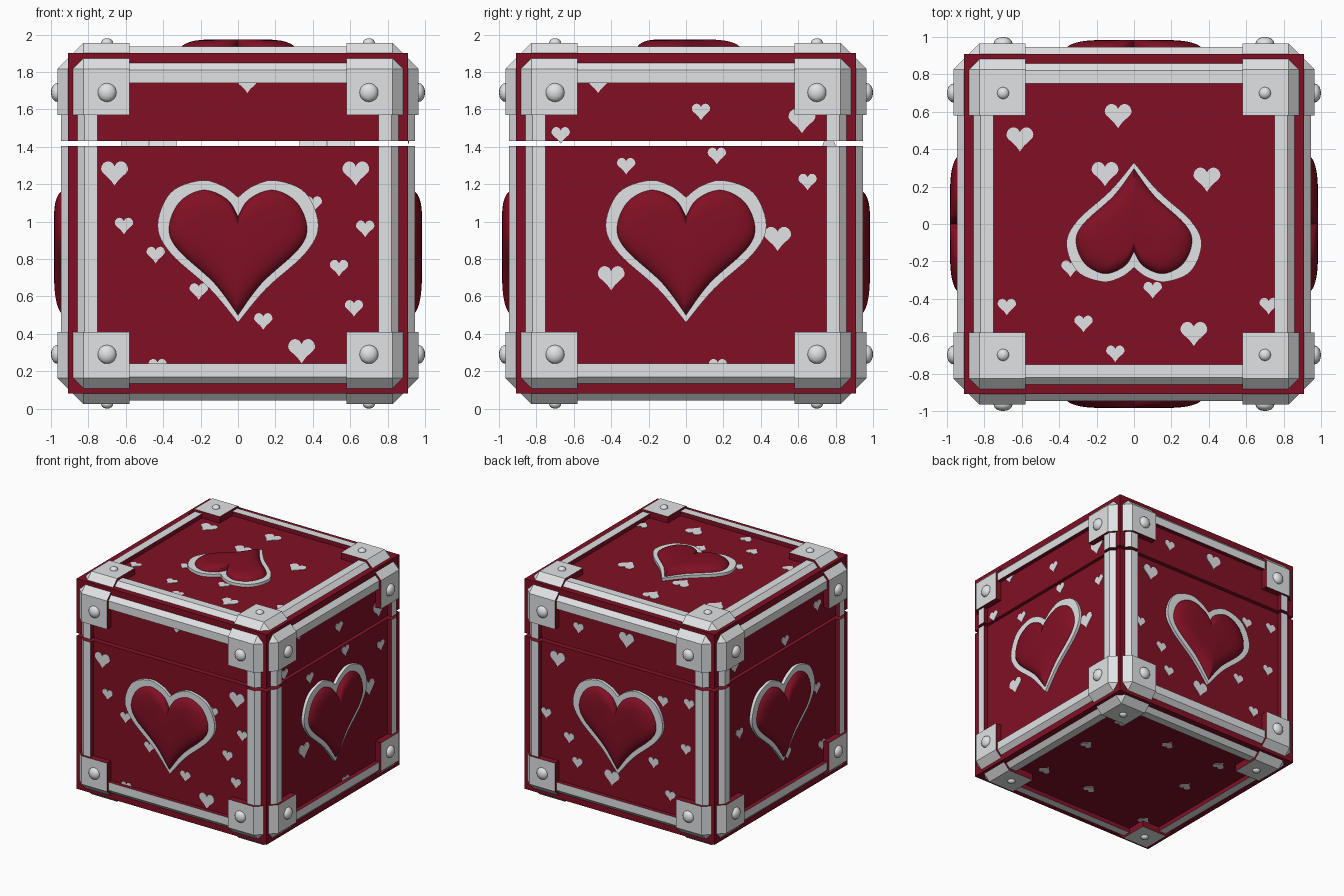
import bpy
import bmesh
import random
from itertools import product
from math import pi, sin, cos
from mathutils import Matrix, Vector

if "Cube" in bpy.data.objects:
    bpy.data.objects.remove(bpy.data.objects["Cube"])

random.seed(4)
MID = 0.99                      # height of the box centre
PANEL, FRAME, CORNER = 0.91, 0.947, 0.966
GAP_LOW, GAP_HIGH = 1.405 - MID, 1.43 - MID
X, Y, Z = Matrix.Identity(3)
SIGNS = (-1, 1)


def material(name, *rgb):
    m = bpy.data.materials.new(name)
    m.use_nodes = True
    m.diffuse_color = (*rgb, 1)
    m.node_tree.nodes["Principled BSDF"].inputs["Base Color"].default_value = m.diffuse_color
    return m


RED = material("deep red", 0.22, 0.005, 0.018)
WHITE = material("silver white", 0.75, 0.76, 0.77)


def finish(name, bm, *materials, matrix=Matrix.Translation(Z * MID)):
    mesh = bpy.data.meshes.new(name)
    bm.to_mesh(mesh)
    bm.free()
    for m in materials:
        mesh.materials.append(m)
    ob = bpy.data.objects.new(name, mesh)
    bpy.context.collection.objects.link(ob)
    ob.matrix_world = matrix
    return ob


def hull(bm, points, outward):
    """Convex solid; faces not turned outward get the second material."""
    part = bmesh.new()
    for p in points:
        part.verts.new(p)
    bmesh.ops.convex_hull(part, input=part.verts)
    bmesh.ops.dissolve_limit(part, angle_limit=0.01, verts=part.verts, edges=part.edges)
    bmesh.ops.recalc_face_normals(part, faces=part.faces)
    for f in part.faces:
        f.material_index = int(f.normal.dot(outward) < 0.3)
    mesh = bpy.data.meshes.new("part")
    part.to_mesh(mesh)
    part.free()
    bm.from_mesh(mesh)
    bpy.data.meshes.remove(mesh)


def on_axis(axis, along, a, b):
    """Point with one coordinate along the axis and two across it."""
    p = Vector()
    p[axis], p[axis - 2], p[axis - 1] = along, a, b
    return p


# Base and lid panels
for name, low, high in (("base_box", -PANEL, GAP_LOW), ("lid_box", GAP_HIGH, PANEL)):
    bm = bmesh.new()
    bmesh.ops.create_cube(bm, size=2 * PANEL)
    for v in bm.verts:
        v.co.z = low if v.co.z < 0 else high
    finish(name, bm, RED)

# Chamfered edge bars; upright ones are split at the lid
IN, CUT, END = 0.75, 0.82, 0.6
SECTION = ((IN, IN), (IN, FRAME), (CUT, FRAME), (FRAME, CUT), (FRAME, IN))
bars = bmesh.new()
for axis, sa, sb in product(range(3), SIGNS, SIGNS):
    spans = ((-END, GAP_LOW), (GAP_HIGH, END)) if axis == 2 else ((-END, END),)
    for span in spans:
        points = [on_axis(axis, t, a * sa, b * sb) for t in span for a, b in SECTION]
        hull(bars, points, on_axis(axis, 0, sa, sb))
finish("edge_bars", bars, WHITE, RED)

# Corner guards, with a flattened rivet on each face
START, BEVEL, RIVET = 0.58, 0.826, 0.7
corners, rivets = bmesh.new(), bmesh.new()
for signs in product(SIGNS, repeat=3):
    s = Vector(signs)
    points = [s * START]
    for axis in range(3):
        points += [on_axis(axis, CORNER, a, b) * s
                   for a, b in product((START, BEVEL), repeat=2)]
        radius, height = (0.032, 0.024) if axis == 2 else (0.05, 0.034)
        size = on_axis(axis, height, radius, radius)
        spot = on_axis(axis, CORNER, RIVET, RIVET) * s
        bmesh.ops.create_uvsphere(
            rivets, u_segments=16, v_segments=10, radius=1,
            matrix=Matrix.Translation(spot) @ Matrix.Diagonal(size).to_4x4())
    hull(corners, points, s)
finish("corner_guards", corners, WHITE, RED)
smooth = [finish("rivets", rivets, WHITE)]

# Hinge knuckles inside the back edge
hinges = bmesh.new()
for side, x in product(SIGNS, (0.4, 0.55)):
    spot = Vector((side * x, 0.765, GAP_LOW))
    bmesh.ops.create_cone(
        hinges, cap_ends=True, segments=12, radius1=0.035, radius2=0.035, depth=0.145,
        matrix=Matrix.Translation(spot) @ Matrix.Rotation(pi / 2, 4, 'Y'))
finish("hinges", hinges, WHITE)

# Right halves of the heart outlines, from cleft to tip
RIM = ((0, .23), (.08, .29), (.2, .32), (.36, .255),
       (.43, .08), (.36, -.07), (.15, -.26), (0, -.44))
PAD = ((0, .13), (.06, .225), (.19, .275), (.32, .21),
       (.378, .07), (.33, -.05), (.13, -.235), (0, -.41))


def outline(half, steps):
    """Smooth closed loop through the half profile and its mirror."""
    p = [Vector(q) for q in (half[0], *half, half[-1])]
    side = []
    for a, b, c, d in zip(p, p[1:], p[2:], p[3:]):
        for i in range(steps):
            t = i / steps
            side.append(b + t / 2 * ((c - a) + t * (2 * a - 5 * b + 4 * c - d)
                                     + t * t * (3 * b - a - 3 * c + d)))
    side.append(p[-1])
    loop = side + [Vector((-q.x, q.y)) for q in side[-2:0:-1]]
    return loop[::-1]


def loft(bm, loop, levels, centre=(0, 0)):
    """Stack scaled copies of the loop, given as (scale, height), and cap the top."""
    below = None
    for scale, height in levels:
        ring = [bm.verts.new((*(q * scale + Vector(centre)), height)) for q in loop]
        if below:
            for i in range(len(ring)):
                bm.faces.new((below[i - 1], below[i], ring[i], ring[i - 1]))
        below = ring
    bm.faces.new(below)


def scatter():
    """Loose grid of small hearts, leaving the middle free."""
    cells = [c for c in product((-.55, 0, .55), repeat=2) if any(c)]
    return [(u + random.uniform(-.1, .1), v + random.uniform(-.1, .1)) for u, v in cells]


# Small heart positions: (across, up), little ones and large ones
FRONT = ((-.61, .985), (-.44, .83), (-.21, .635), (.68, .97), (.54, .76), (.62, .545),
         (.135, .475), (.4, 1.1), (-.43, .23), (.05, 1.74))
FRONT_LARGE = ((-.66, 1.27), (.63, 1.27), (.34, .32))
RIGHT = ((-.67, 1.47), (.08, 1.595), (-.32, 1.305), (.165, 1.36), (.65, 1.22),
         (.17, .23), (-.47, 1.74))
RIGHT_LARGE = ((.62, 1.55), (.49, .92), (-.4, .71))
BACK = ((-.39, 1.62), (-.7, .8), (-.48, .645), (.42, 1.2), (.67, 1.24),
        (.64, .84), (.33, .645), (-.4, .45), (.49, .4))
BACK_LARGE = ((.07, 1.64), (-.07, .41), (-.59, 1.3))
TOP = ((-.34, -.23), (-.68, -.435), (-.27, -.525), (.1, -.345), (-.1, -.685), (.72, -.43))
TOP_LARGE = ((-.61, .465), (-.085, .59), (-.155, .28), (.39, .25), (.32, -.575))


def from_middle(spots):
    return [(u, v - MID) for u, v in spots]


# Each side: right axis, up axis, little hearts, large hearts
SIDES = {
    "front": (X, Z, from_middle(FRONT), from_middle(FRONT_LARGE)),
    "right": (Y, Z, from_middle(RIGHT), from_middle(RIGHT_LARGE)),
    "back": (-X, Z, from_middle(BACK), from_middle(BACK_LARGE)),
    "left": (-Y, Z, scatter(), ()),
    "top": (X, Y, TOP, TOP_LARGE),
    "bottom": (X, -Y, scatter(), ()),
}
DOME = [(cos(a) ** 0.4, PANEL + 0.075 * sin(a)) for a in (pi * i / 20 for i in range(10))]
UPRIGHT = Matrix.Translation(Y * (0.9 - MID))
TURNED = (Matrix.Translation(Y * -0.04) @ Matrix.Rotation(pi, 4, 'Z')
          @ Matrix.Diagonal((0.84, 0.84, 1, 1)))

for side, (right, up, little, large) in SIDES.items():
    turn = Matrix((right, up, right.cross(up))).transposed().to_4x4()
    frame = Matrix.Translation(Z * MID) @ turn

    # Painted small hearts
    bm = bmesh.new()
    for spots, scale in ((little, 0.13), (large, 0.19)):
        for spot in spots:
            loft(bm, outline(PAD, 2), ((scale, PANEL), (scale, PANEL + 0.004)), spot)
    finish(side + "_small_hearts", bm, WHITE, matrix=frame)

    # Padded heart with a pale rim; turned round on the lid
    if side != "bottom":
        place = frame @ (TURNED if side == "top" else UPRIGHT)
        bm = bmesh.new()
        loft(bm, outline(RIM, 6), ((1, PANEL), (1, 0.935)))
        finish(side + "_heart_rim", bm, WHITE, matrix=place)
        bm = bmesh.new()
        loft(bm, outline(PAD, 6), DOME)
        smooth.append(finish(side + "_heart", bm, RED, matrix=place))

# Smooth shading on the rounded parts
bpy.ops.object.select_all(action='DESELECT')
for ob in smooth:
    ob.select_set(True)
bpy.context.view_layer.objects.active = smooth[0]
bpy.ops.object.shade_smooth_by_angle(angle=0.7)
